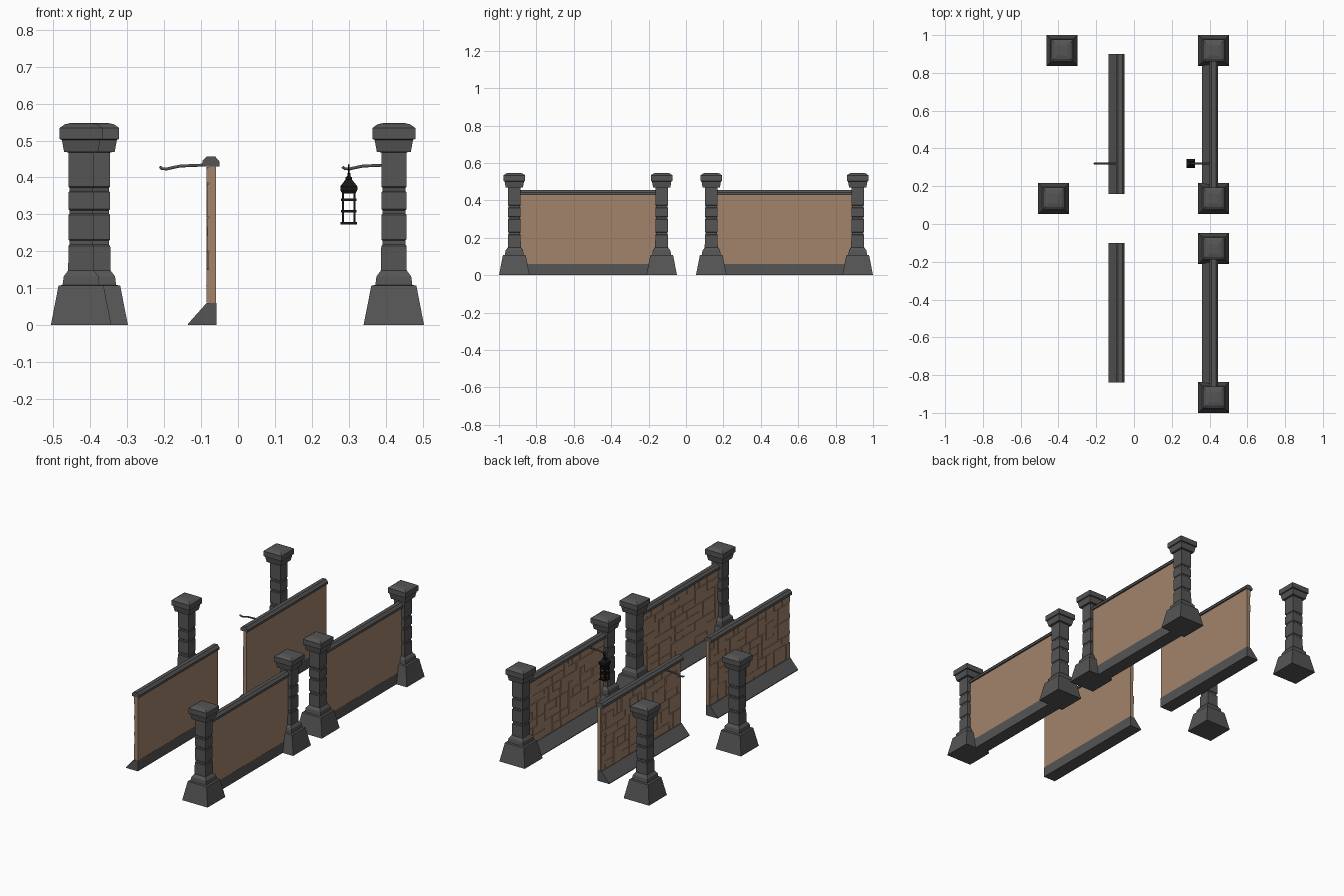
import bpy, bmesh, math, random
from mathutils import Vector

if "Cube" in bpy.data.objects:
    bpy.data.objects.remove(bpy.data.objects["Cube"])

random.seed(7)


def material(name, rgb):
    m = bpy.data.materials.new(name)
    m.diffuse_color = (*rgb, 1)
    m.use_nodes = True
    m.node_tree.nodes["Principled BSDF"].inputs["Base Color"].default_value = m.diffuse_color
    return m


STONE = material("dark_stone", (0.09, 0.09, 0.09))
BROWN = material("brown_stone", (0.36, 0.23, 0.15))
IRON = material("iron", (0.008, 0.008, 0.008))


def finish(name, bm, mat):
    bmesh.ops.recalc_face_normals(bm, faces=bm.faces[:])
    me = bpy.data.meshes.new(name)
    bm.to_mesh(me)
    bm.free()
    me.materials.append(mat)
    ob = bpy.data.objects.new(name, me)
    bpy.context.collection.objects.link(ob)
    return ob


def box(bm, x0, x1, y0, y1, z0, z1):
    geo = bmesh.ops.create_cube(bm, size=1)
    for v in geo["verts"]:
        v.co = Vector((x0 if v.co.x < 0 else x1,
                       y0 if v.co.y < 0 else y1,
                       z0 if v.co.z < 0 else z1))
    return geo["verts"]


def stack(bm, profile, cx=0, cy=0, sides=4):
    """Closed stack of polygon rings from (half width, z) pairs."""
    rings = []
    for r, z in profile:
        rad = r / math.cos(math.pi / sides)
        rings.append([bm.verts.new((cx + rad * math.cos(math.tau * (i + .5) / sides),
                                    cy + rad * math.sin(math.tau * (i + .5) / sides), z))
                      for i in range(sides)])
    for a, b in zip(rings, rings[1:]):
        for i in range(sides):
            j = (i + 1) % sides
            bm.faces.new((a[i], a[j], b[j], b[i]))
    bm.faces.new(rings[0])
    bm.faces.new(rings[-1])


def extrude_y(name, profile, x, y0, y1, mat):
    bm = bmesh.new()
    f = bm.faces.new([bm.verts.new((x + px, y0, pz)) for px, pz in profile])
    new = bmesh.ops.extrude_face_region(bm, geom=[f])["geom"]
    bmesh.ops.translate(bm, vec=(0, y1 - y0, 0),
                        verts=[g for g in new if isinstance(g, bmesh.types.BMVert)])
    return finish(name, bm, mat)


# Pillars: flared foot, stacked shaft blocks, stepped cap
PILLAR = [(.082, 0), (.077, .025), (.061, .107), (.050, .109), (.047, .132), (.035, .148),
          (.034, .215), (.031, .218), (.031, .229), (.034, .232), (.034, .299),
          (.031, .302), (.031, .311), (.034, .314), (.034, .360), (.031, .363),
          (.031, .372), (.034, .375), (.034, .468), (.046, .469), (.052, .502),
          (.058, .504), (.058, .534), (.044, .544), (.026, .548)]
for px, py in [(-.38, .918), (-.425, .135), (.422, .918), (.422, .135),
               (.422, -.13), (.422, -.918)]:
    bm = bmesh.new()
    stack(bm, PILLAR, px, py)
    finish("pillar", bm, STONE)

# Walls: plinth, panel and coping are extrusions along y
PLINTH = [(-.077, 0), (0, 0), (0, .06), (-.027, .06), (-.077, .004)]
COPING = [(-.038, .430), (.008, .430), (.008, .443), (-.004, .457), (-.026, .457), (-.038, .445)]
PANEL = [(-.020, .05), (-.001, .05), (-.001, .435), (-.020, .435)]
ROWS, COLS = 8, 20


def facing_stones(x, y0, y1):
    """Irregular stone blocks on the -x face, filling a grid at random."""
    bm = bmesh.new()
    used = set()
    dz, dy, g = .37 / ROWS, (y1 - y0) / COLS, .0015
    for r in range(ROWS):
        for c in range(COLS):
            if (r, c) in used:
                continue
            w, h = random.choice([(2, 1), (3, 1), (2, 2), (3, 2), (1, 2), (2, 1)])
            h = min(h, ROWS - r)
            n = 1
            while n < w and c + n < COLS and (r, c + n) not in used:
                n += 1
            used |= {(r + i, c + j) for i in range(h) for j in range(n)}
            depth = random.choice([.003, .004, .005, .007])
            vs = box(bm, x - .020 - depth, x - .015, y0 + c * dy + g, y0 + (c + n) * dy - g,
                     .06 + r * dz + g, .06 + (r + h) * dz - g)
            for v in vs:
                if v.co.x < x - .018:
                    v.co.x += random.uniform(-.001, .001)
    finish("facing_stones", bm, BROWN)


for wx, y0, y1 in [(-.058, .16, .90), (-.058, -.84, -.10),
                   (.437, .16, .90), (.437, -.895, -.155)]:
    extrude_y("wall_plinth", PLINTH, wx, y0, y1, STONE)
    extrude_y("wall_panel", PANEL, wx, y0 + .002, y1 - .002, BROWN)
    extrude_y("wall_coping", COPING, wx, y0, y1, STONE)
    facing_stones(wx, y0 + .002, y1 - .002)

# Curved lantern brackets under the coping
BRACKET = [(-.154, .429), (-.148, .424), (-.135, .423), (-.118, .427), (-.098, .431), (-.025, .434)]
for wx in (-.058, .437):
    cu = bpy.data.curves.new("bracket", "CURVE")
    cu.dimensions = "3D"
    cu.bevel_depth = .0045
    cu.bevel_resolution = 1
    cu.use_fill_caps = True
    sp = cu.splines.new("POLY")
    sp.points.add(len(BRACKET) - 1)
    for p, (bx, bz) in zip(sp.points, BRACKET):
        p.co = (wx + bx, .32, bz, 1)
    cu.materials.append(STONE)
    bpy.context.collection.objects.link(bpy.data.objects.new("bracket", cu))

# Lantern: roof, corner posts, rails, base and hanging loop
LX, LY = .30, .32
bm = bmesh.new()
stack(bm, [(.018, .357), (.023, .366), (.023, .376), (.009, .394), (.009, .400),
           (.004, .404), (.004, .412)], LX, LY)
for sx in (-1, 1):
    for sy in (-1, 1):
        cx, cy = LX + sx * .0155, LY + sy * .0155
        box(bm, cx - .003, cx + .003, cy - .003, cy + .003, .276, .362)
    for z in (.309, .340):
        cx, cy = LX + sx * .0175, LY + sx * .0175
        box(bm, cx - .003, cx + .003, LY - .0205, LY + .0205, z - .0035, z + .0035)
        box(bm, LX - .0205, LX + .0205, cy - .003, cy + .003, z - .0035, z + .0035)
stack(bm, [(.022, .273), (.022, .280)], LX, LY)
finish("lantern", bm, IRON)

bpy.ops.mesh.primitive_torus_add(major_radius=.011, minor_radius=.003, major_segments=12,
                                 minor_segments=6, location=(LX, LY, .422),
                                 rotation=(0, math.pi / 2, 0))
loop = bpy.context.object
loop.name = "lantern_loop"
loop.data.materials.append(IRON)
